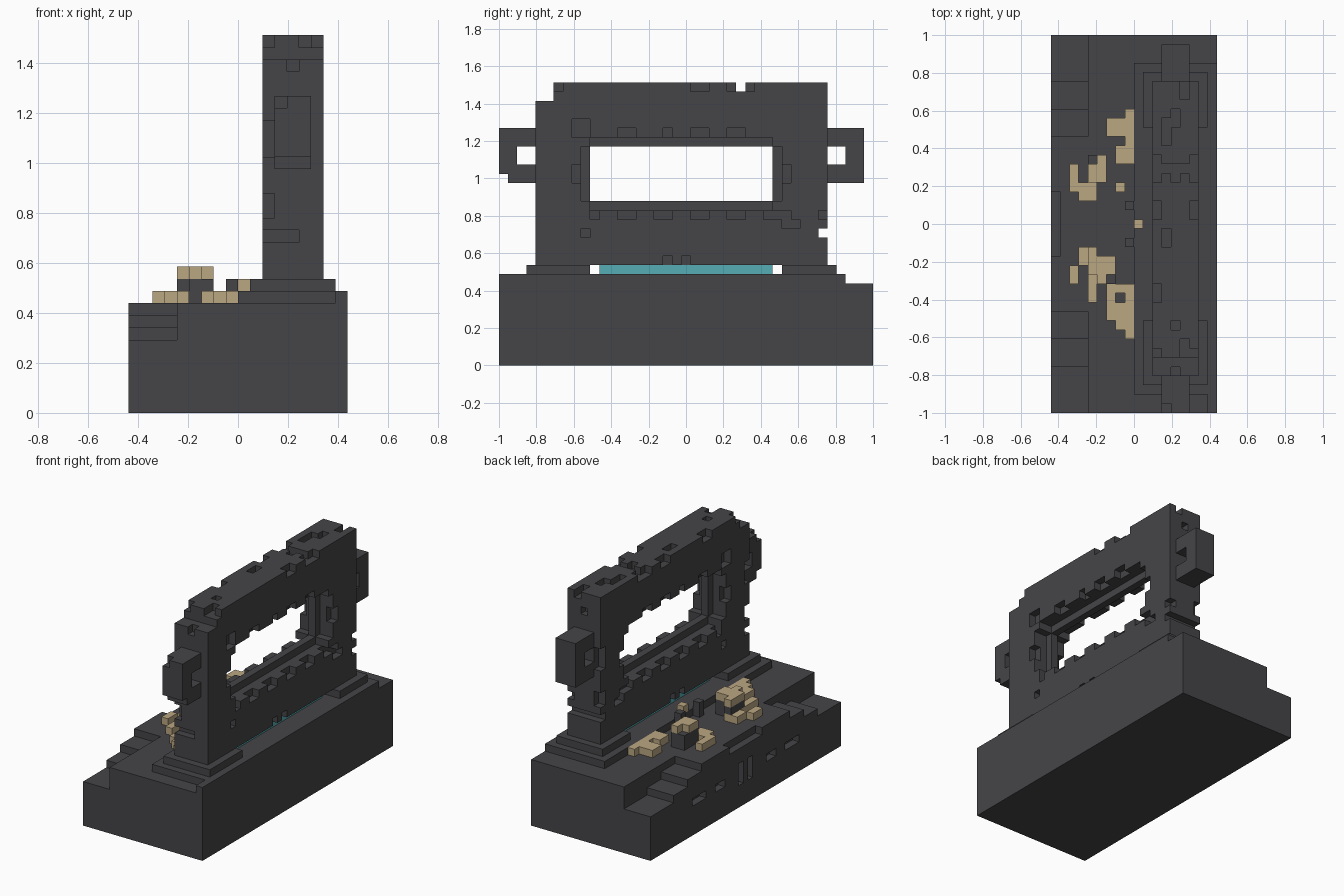
import bpy
import bmesh
from mathutils import Vector

cube = bpy.data.objects.get("Cube")
if cube:
    bpy.data.objects.remove(cube)

UNIT = 2 / 41                      # edge of one block
ORIGIN = Vector((-9 * UNIT, -1, 0))
SIDES = [(axis, sign) for axis in range(3) for sign in (-1, 1)]


def material(name, color):
    mat = bpy.data.materials.new(name)
    mat.use_nodes = True
    mat.diffuse_color = (*color, 1)
    mat.node_tree.nodes["Principled BSDF"].inputs["Base Color"].default_value = (*color, 1)
    return mat


stone = material("dark stone", (0.06, 0.058, 0.064))
bone = material("pale bone", (0.50, 0.39, 0.225))
glow = material("teal glow", (0.09, 0.42, 0.46))


def box(xs, ys, zs):
    """Cells of a block-aligned box, each range as (start, end)."""
    return {(x, y, z) for x in range(*xs) for y in range(*ys) for z in range(*zs)}


def build(name, cells, mat):
    """Turn a set of cells into a mesh holding only its outer faces."""
    bm = bmesh.new()
    verts = {}

    def vert(corner):
        if corner not in verts:
            verts[corner] = bm.verts.new(ORIGIN + Vector(corner) * UNIT)
        return verts[corner]

    for cell in sorted(cells):
        for axis, sign in SIDES:
            near = list(cell)
            near[axis] += sign
            if tuple(near) in cells:
                continue
            u, v = (axis + 1) % 3, (axis + 2) % 3
            loop = []
            for du, dv in ((0, 0), (1, 0), (1, 1), (0, 1)):
                c = list(cell)
                c[axis] += sign > 0
                c[u] += du
                c[v] += dv
                loop.append(vert(tuple(c)))
            bm.faces.new(loop if sign > 0 else loop[::-1])
    mesh = bpy.data.meshes.new(name)
    bm.to_mesh(mesh)
    bm.free()
    mesh.materials.append(mat)
    obj = bpy.data.objects.new(name, mesh)
    bpy.context.collection.objects.link(obj)


# Base with stepped ends along the -x side
base = box((0, 18), (0, 41), (0, 9))
for step, height in ((11, 8), (8, 7), (5, 6)):
    base -= box((0, 4), (0, step), (height, 9))
    base -= box((0, 4), (41 - step, 41), (height, 9))
base -= box((0, 1), (17, 24), (8, 9))
# Slots in the -x face, mirrored about the middle
for start, end, low, high in ((9, 12, 4, 5), (14, 16, 4, 5), (19, 20, 3, 6)):
    base -= box((0, 1), (start, end), (low, high))
    base -= box((0, 1), (41 - end, 41 - start), (low, high))
build("base", base, stone)

# Low platform and the raised footing at each end
build("platform", box((9, 17), (2, 38), (9, 10)) | box((17, 18), (0, 38), (9, 10)), stone)
build("front_footing", box((10, 17), (3, 10), (10, 11)), stone)
build("back_footing", box((10, 17), (31, 37), (10, 11)), stone)
build("glow_strip", box((12, 15), (11, 30), (10, 11)), glow)

# Upright frame with window
frame = box((11, 16), (4, 36), (11, 31))
frame -= box((11, 16), (10, 30), (18, 24))
frame -= box((11, 16), (4, 6), (29, 31))
frame -= box((11, 16), (26, 27), (30, 31))
frame -= box((11, 16), (35, 36), (14, 15))

# Recessed rim and worn notches on both broad faces
for face, depth in (((11, 12), (11, 13)), ((15, 16), (14, 16))):
    frame -= box(depth, (10, 30), (17, 25))
    frame -= box(depth, (9, 31), (18, 24))
    for y in (13, 17, 21, 25, 29):
        frame -= box(face, (y, y + 2), (16, 17))
    for y in (13, 21, 25):
        frame -= box(face, (y, y + 2), (25, 26))
    for y in (8, 31):
        frame -= box(face, (y, y + 1), (20, 22))
    for y, z in ((10, 16), (18, 25), (9, 14), (35, 16), (18, 11), (20, 11),
                 (6, 30), (25, 30), (27, 30), (21, 30), (22, 30),
                 (31, 16), (31, 15), (32, 15)):
        frame -= box(face, (y, y + 1), (z, z + 1))
    frame -= box(face, (8, 10), (25, 27))

# Worn notches on the two narrow ends
for y in (4, 35):
    end = (y, y + 1)
    for low, high in ((16, 18), (21, 24)):
        frame -= box((11, 12), end, (low, high))
    frame -= box((11, 14), end, (14, 15))
    frame -= box((13, 14), end, (28, 29))

# Worn notches along the top
for x, y, length in ((12, 29, 3), (13, 31, 2), (13, 25, 1), (15, 21, 2),
                     (13, 9, 1), (11, 12, 2), (14, 6, 2), (12, 18, 2), (14, 34, 2)):
    frame -= box((x, x + 1), (y, y + length), (30, 31))
build("upright_frame", frame, stone)

# Ring handles at the ends
front_handle = box((12, 15), (0, 4), (20, 26)) - box((12, 15), (2, 4), (22, 24))
front_handle -= box((12, 15), (0, 1), (20, 21)) | box((12, 13), (0, 1), (25, 26))
build("front_handle", front_handle, stone)
back_handle = box((12, 15), (36, 40), (20, 26)) - box((12, 15), (36, 38), (22, 24))
build("back_handle", back_handle, stone)


# Bone piles as rows of blocks: (x, first y, end y)
def pile(rows, z):
    cells = set()
    for x, start, end in rows:
        cells |= box((x, x + 1), (start, end), (z, z + 1))
    return cells


back_pile = pile(((8, 27, 33), (7, 27, 32), (6, 30, 32)), 9) - {(7, 29, 9)}
back_skull = pile(((2, 24, 27), (3, 23, 25), (4, 23, 25)), 9)
back_top = pile(((4, 25, 27), (5, 25, 28)), 11)
front_pile = pile(((8, 8, 14), (7, 9, 14), (6, 10, 14)), 9) - {(7, 12, 9)}
front_skull = pile(((2, 14, 16), (3, 16, 18), (4, 12, 18)), 9)
front_top = pile(((4, 15, 18), (5, 14, 17), (6, 15, 17)), 11)
build("back_bones", back_pile | back_skull | back_top | {(7, 24, 9)}, bone)
build("front_bones", front_pile | front_skull | front_top, bone)
build("middle_bone", {(9, 20, 10)}, bone)

# Dark blocks that carry the upper bones
build("back_rubble", box((4, 6), (25, 28), (9, 11)), stone)
build("front_rubble", box((5, 7), (14, 17), (9, 11)) | box((4, 5), (15, 18), (10, 11)), stone)
build("middle_rubble", box((8, 9), (18, 19), (9, 11)) | box((8, 9), (22, 23), (9, 11)), stone)
